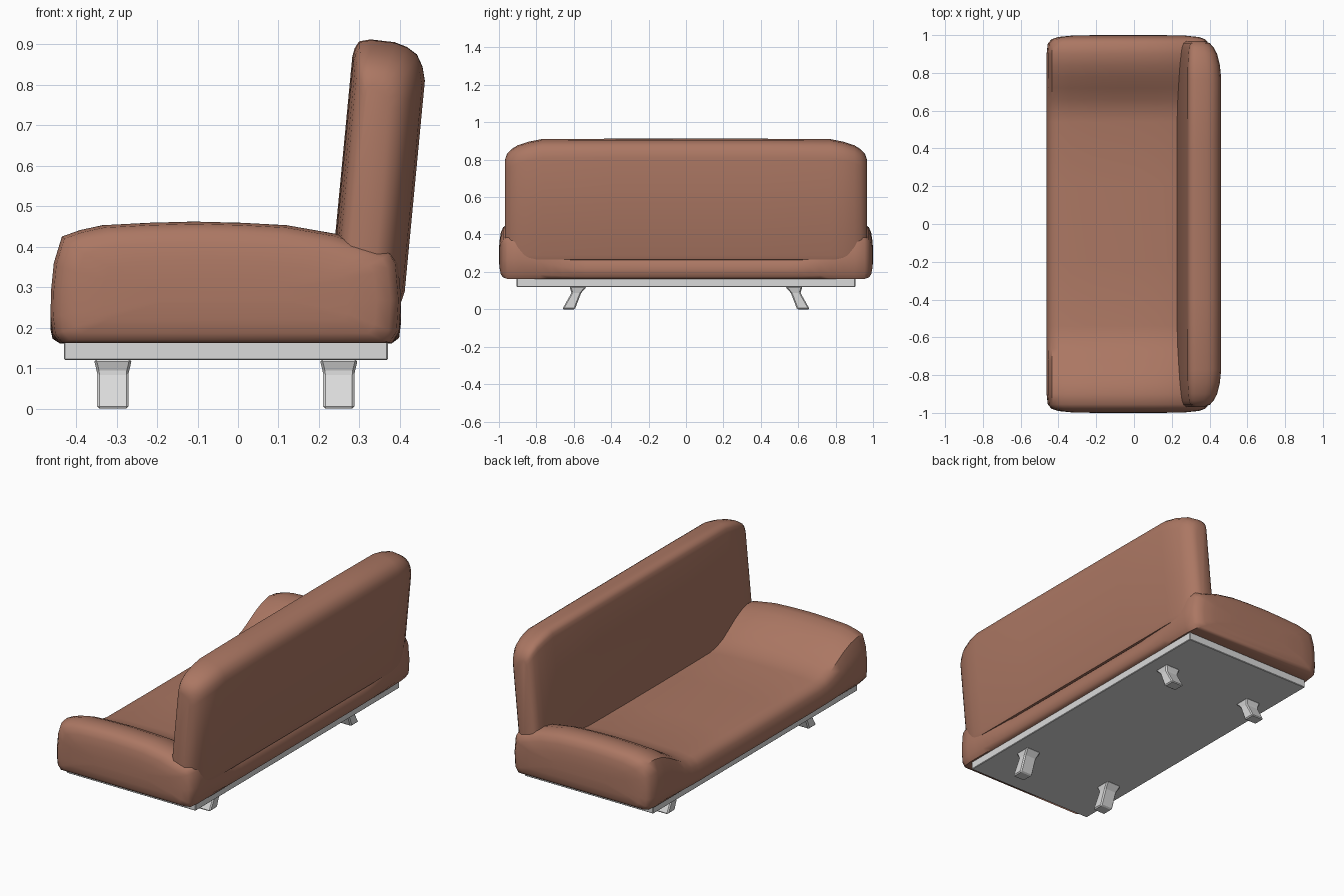
import bpy, bmesh, math

if "Cube" in bpy.data.objects:
    bpy.data.objects.remove(bpy.data.objects["Cube"])

def material(name, rgb):
    m = bpy.data.materials.new(name)
    m.diffuse_color = (*rgb, 1)
    m.use_nodes = True
    m.node_tree.nodes["Principled BSDF"].inputs["Base Color"].default_value = m.diffuse_color
    return m

leather = material("brown leather", (0.41, 0.185, 0.125))
metal = material("light grey metal", (0.70, 0.70, 0.70))

def loft(name, rings, mat, smooth_angle=None):
    """Skin a row of equal-length closed rings and cap both ends."""
    bm = bmesh.new()
    rows = [[bm.verts.new(p) for p in r] for r in rings]
    n = len(rows[0])
    for a, b in zip(rows, rows[1:]):
        for i in range(n):
            j = (i + 1) % n
            bm.faces.new((a[i], a[j], b[j], b[i]))
    bm.faces.new(rows[0][::-1])
    bm.faces.new(rows[-1])
    bmesh.ops.recalc_face_normals(bm, faces=bm.faces)
    me = bpy.data.meshes.new(name)
    bm.to_mesh(me)
    bm.free()
    me.materials.append(mat)
    ob = bpy.data.objects.new(name, me)
    bpy.context.collection.objects.link(ob)
    if smooth_angle:
        bpy.ops.object.select_all(action='DESELECT')
        ob.select_set(True)
        bpy.context.view_layer.objects.active = ob
        bpy.ops.object.shade_smooth_by_angle(angle=math.radians(smooth_angle))
    return ob

def both_ways(stations):
    """Mirror stations given from the middle outwards to the -y side."""
    return [(-s[0], *s[1:]) for s in reversed(stations)] + stations

def bevel(ob, w):
    mod = ob.modifiers.new("bevel", 'BEVEL')
    mod.width = w
    mod.segments = 1

# seat with raised arm ends: one cross-section, rescaled along the length
seat_profile = [(-.44, .162), (-.458, .185), (-.463, .23), (-.462, .29), (-.455, .36),
                (-.435, .425), (-.39, .441), (-.335, .453), (-.22, .459), (-.11, .462),
                (.01, .459), (.12, .453), (.24, .432), (.33, .402), (.38, .387),
                (.395, .36), (.403, .27), (.398, .19), (.38, .162)]
# y, width scale, bottom z, top z
seat_stations = both_ways([
    (.20, 1, .16, .31), (.54, 1, .16, .312), (.60, 1, .16, .322), (.66, 1, .16, .345),
    (.72, 1, .16, .382), (.78, 1, .16, .42), (.84, 1, .16, .448), (.90, 1, .16, .462),
    (.955, .985, .161, .456), (.978, .94, .168, .438), (.99, .86, .185, .41),
    (.997, .70, .22, .365), (1.0, .40, .26, .32)])
loft("seat", [[(-.03 + (x + .03) * sx, y, z0 + (z - .16) * (z1 - z0) / .302)
               for x, z in seat_profile] for y, sx, z0, z1 in seat_stations], leather, 50)

# leaning backrest with rounded ends: profile is (depth 0..1, height)
back_profile = [(.03, .262), (0, .29), (0, .58), (0, .87), (.02, .89), (.07, .907), (.22, .912),
                (.55, .905), (.72, .893), (.86, .875), (.95, .845), (1, .81), (1, .55),
                (1, .29), (.97, .265)]
# y, front depth, rear depth, top z
back_stations = both_ways([
    (.40, 0, 1, .912), (.77, .01, 1, .910), (.84, .02, .97, .896), (.90, .05, .90, .877),
    (.935, .08, .81, .855), (.957, .13, .71, .832), (.968, .22, .58, .80)])

def back_point(u, z, y, u0, u1, top):
    z = .262 + (z - .262) * (top - .262) / .65
    return (.225 + .0956 * (z - .27) + .185 * (u0 + u * (u1 - u0)), y, z)

loft("backrest", [[back_point(u, z, *s) for u, z in back_profile]
                  for s in back_stations], leather, 50)

# base plate
def rect(x0, x1, y0, y1, z):
    return [(x0, y0, z), (x1, y0, z), (x1, y1, z), (x0, y1, z)]

plate = loft("base_plate", [rect(-.43, .37, -.905, .905, z) for z in (.12, .168)], metal)
bevel(plate, .003)

# four splayed legs with flared tops: z, half width, inner y, outer y
leg_sections = [(.122, .047, .53, .623), (.088, .039, .56, .612), (0, .039, .594, .662)]
for row, cx in (("front", -.309), ("rear", .249)):
    for side, s in (("left", 1), ("right", -1)):
        leg = loft(f"{row}_{side}_leg", [rect(cx - w, cx + w, s * a, s * b, z)
                                         for z, w, a, b in leg_sections], metal)
        bevel(leg, .006)
